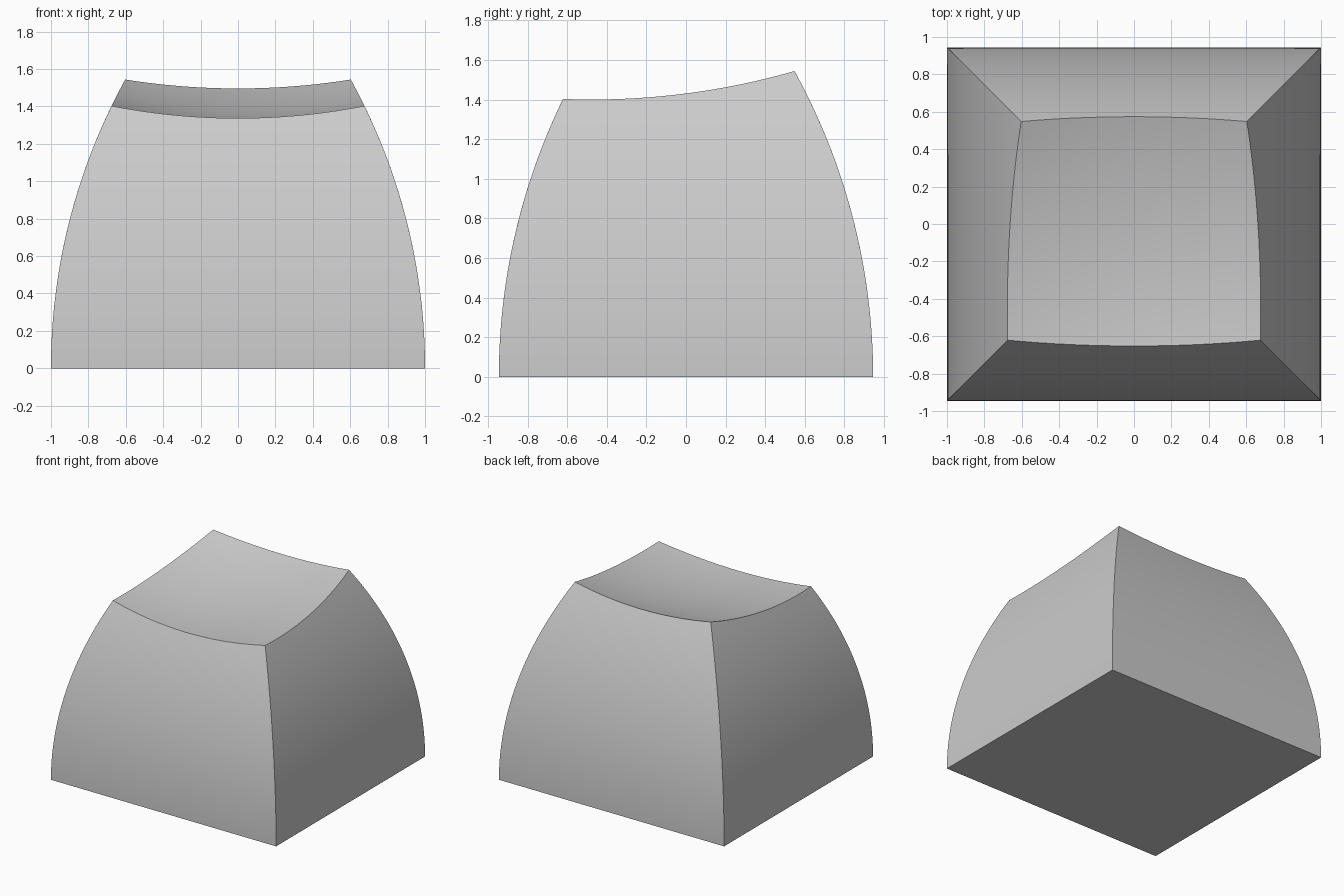
import bpy, bmesh
from math import sqrt, radians

if "Cube" in bpy.data.objects:
    bpy.data.objects.remove(bpy.data.objects["Cube"])

HALF_X, HALF_Y = 1.0, 0.945      # base half sizes
SIDE_R = 3.2                     # radius of the bulging walls
DISH_R, DISH_Y, DISH_Z = 3.45, -0.475, 1.333   # spherical dish and its lowest point


def inset(z):
    return SIDE_R - sqrt(SIDE_R ** 2 - z * z)


def plan(u, v, z):
    d = inset(z)
    return u * (HALF_X - d), v * (HALF_Y - d)


def top_height(u, v):
    z = 1.4
    for _ in range(20):
        x, y = plan(u, v, z)
        z = DISH_Z + DISH_R - sqrt(DISH_R ** 2 - x * x - (y - DISH_Y) ** 2)
    return z


# Keycap body: a gridded cube bent to the arched walls and dished top
bm = bmesh.new()
bmesh.ops.create_cube(bm, size=2)
bmesh.ops.subdivide_edges(bm, edges=bm.edges[:], cuts=27, use_grid_fill=True)
for vert in bm.verts:
    u, v, t = vert.co
    z = (t + 1) / 2 * top_height(u, v)
    vert.co = (*plan(u, v, z), z)

# Merge the flat underside into one face
base = [f for f in bm.faces if all(v.co.z < 1e-5 for v in f.verts)]
bmesh.ops.dissolve_faces(bm, faces=base)
bmesh.ops.recalc_face_normals(bm, faces=bm.faces[:])

mesh = bpy.data.meshes.new("keycap")
bm.to_mesh(mesh)
bm.free()
keycap = bpy.data.objects.new("keycap", mesh)
bpy.context.collection.objects.link(keycap)

# Smooth walls and dish with crisp edges
bpy.context.view_layer.objects.active = keycap
keycap.select_set(True)
bpy.ops.object.shade_smooth_by_angle(angle=radians(30))
